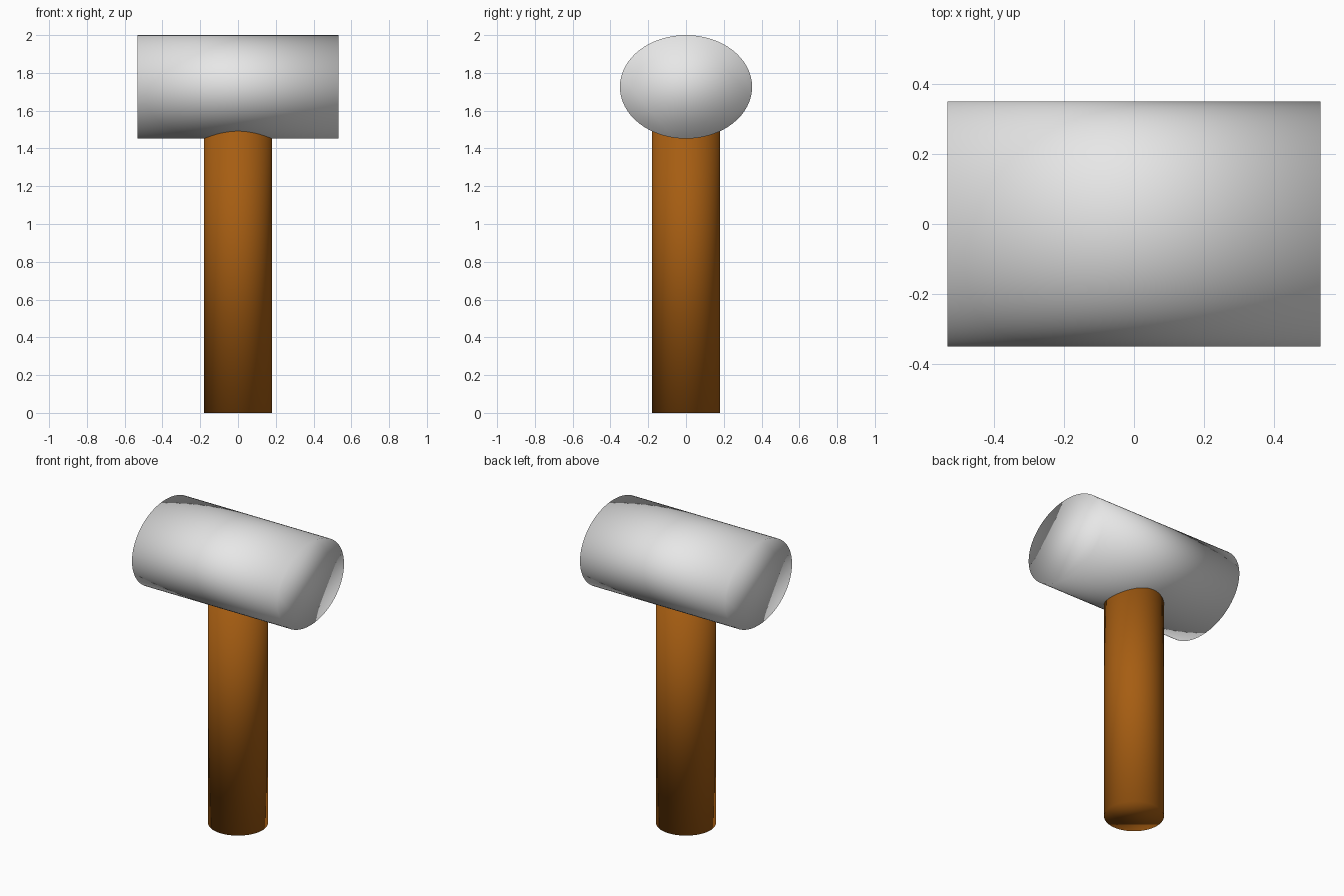
import bpy
from math import pi

cube = bpy.data.objects.get("Cube")
if cube:
    bpy.data.objects.remove(cube, do_unlink=True)


def make_material(name, rgb):
    mat = bpy.data.materials.new(name)
    mat.use_nodes = True
    mat.diffuse_color = (*rgb, 1)
    mat.node_tree.nodes["Principled BSDF"].inputs["Base Color"].default_value = (*rgb, 1)
    return mat


def rod(name, mat, length, location, scale=(1, 1, 1), tilt=0):
    """Soft-shaded cylinder, with its section scaled before it is tilted about y."""
    bpy.ops.mesh.primitive_cylinder_add(vertices=64, radius=1, depth=length, location=location)
    obj = bpy.context.object
    obj.name = name
    obj.scale = scale
    obj.rotation_euler = (0, tilt, 0)
    bpy.ops.object.transform_apply(location=False, rotation=True, scale=True)
    bpy.ops.object.shade_smooth()
    obj.data.materials.append(mat)
    return obj


grey = make_material("grey metal", (0.8, 0.8, 0.8))
brown = make_material("brown wood", (0.38, 0.11, 0.006))

# Round handle, its top buried in the head
rod("handle", brown, 1.7, (0, 0, 0.85), (0.18, 0.18, 1))

# Oval head lying along x
rod("head", grey, 1.064, (0, 0, 1.726), (0.274, 0.35, 1), pi / 2)
